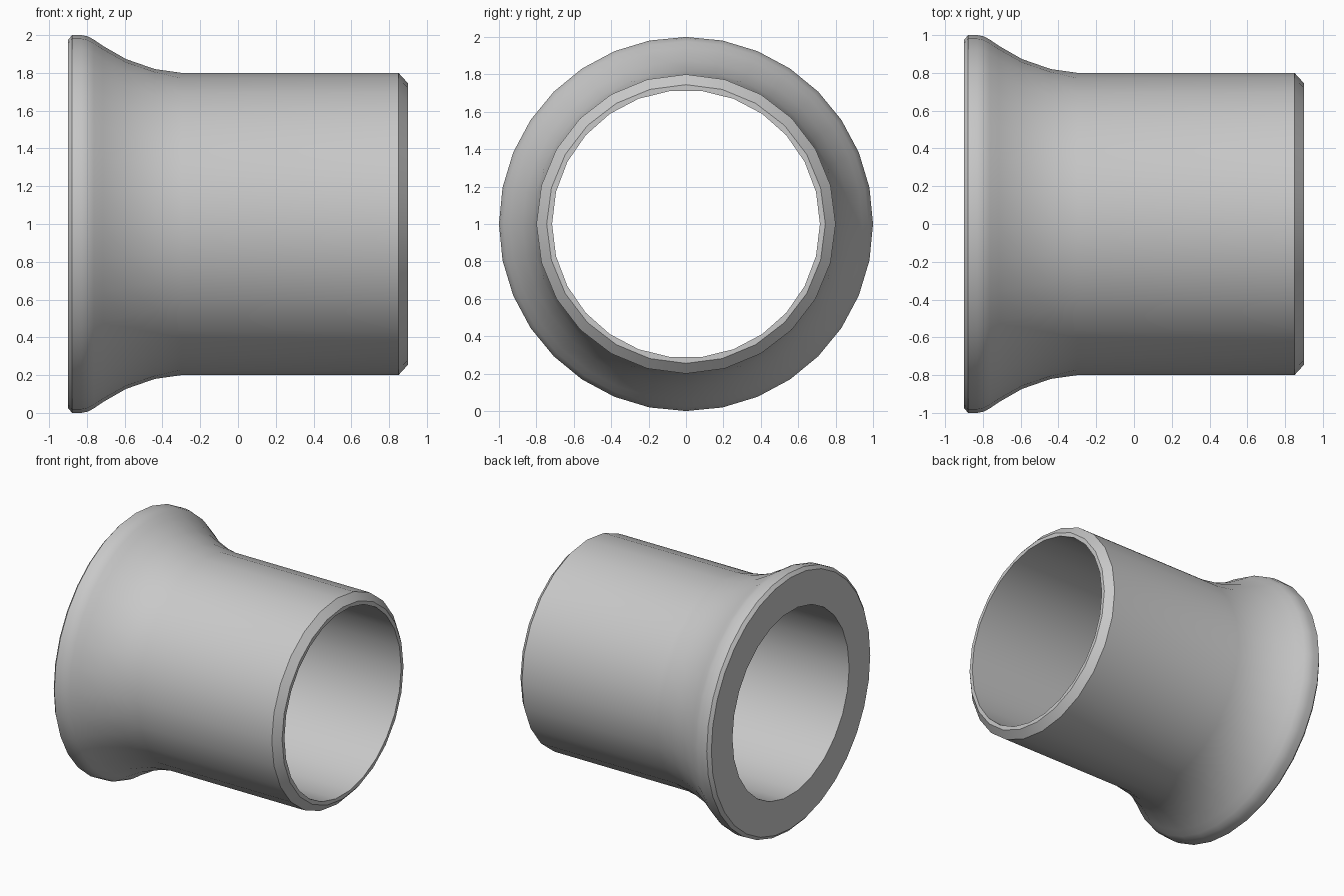
import bpy
import bmesh
from math import cos, sin, tau, radians

cube = bpy.data.objects.get("Cube")
if cube:
    bpy.data.objects.remove(cube, do_unlink=True)

FLARE, TUBE, BORE = 32, 24, 26  # sides of each round section

# Closed wall profile: (x along the axis, radius, sides)
profile = [
    (-0.9, 0.975, FLARE), (-0.878, 1.0, FLARE), (-0.83, 1.0, FLARE),
    (-0.795, 0.993, FLARE), (-0.763, 0.976, FLARE), (-0.715, 0.943, FLARE),
    (-0.593, 0.873, FLARE), (-0.44, 0.82, FLARE),
    (-0.3, 0.8, TUBE), (0.85, 0.8, TUBE), (0.9, 0.745, TUBE),
    (0.9, 0.716, BORE), (-0.9, 0.716, BORE),
]


def ring(bm, x, radius, sides):
    return [bm.verts.new((x, radius * cos(tau * i / sides), 1 + radius * sin(tau * i / sides)))
            for i in range(sides)]


def stitch(bm, a, b):
    """Join two rings, which may differ in number of sides."""
    n, m = len(a), len(b)
    i = j = 0
    while i < n or j < m:
        gap = (i + 1) / n - (j + 1) / m
        face = [a[i % n]]
        if gap < 1e-6:
            i += 1
            face.append(a[i % n])
        old = b[j % m]
        if gap > -1e-6:
            j += 1
            face.append(b[j % m])
        face.append(old)
        bm.faces.new(face)


# Flared pipe wall, inside and out
bm = bmesh.new()
rings = [ring(bm, *p) for p in profile]
for a, b in zip(rings, rings[1:] + rings[:1]):
    stitch(bm, a, b)
bmesh.ops.recalc_face_normals(bm, faces=bm.faces)
mesh = bpy.data.meshes.new("flared_sleeve")
bm.to_mesh(mesh)
bm.free()

sleeve = bpy.data.objects.new("flared_sleeve", mesh)
bpy.context.collection.objects.link(sleeve)

# Plain grey
colour = (0.58, 0.58, 0.58, 1)
grey = bpy.data.materials.new("plain_grey")
grey.use_nodes = True
grey.diffuse_color = colour
grey.node_tree.nodes["Principled BSDF"].inputs["Base Color"].default_value = colour
mesh.materials.append(grey)

# Smooth walls with crisp rims
bpy.ops.object.select_all(action='DESELECT')
sleeve.select_set(True)
bpy.context.view_layer.objects.active = sleeve
bpy.ops.object.shade_smooth_by_angle(angle=radians(30))
